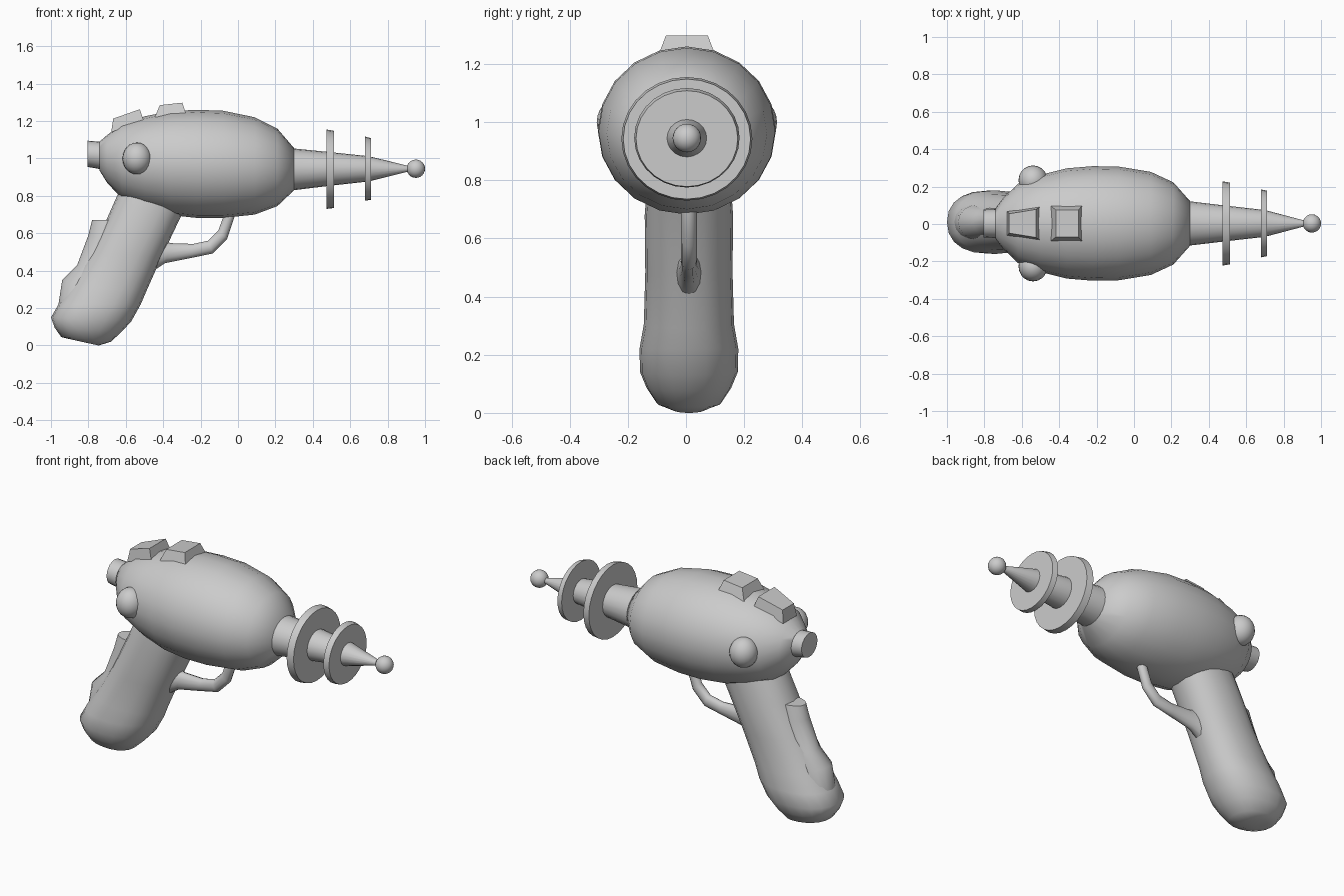
import bpy
import bmesh
from math import cos, sin, tau, radians, copysign

if "Cube" in bpy.data.objects:
    bpy.data.objects.remove(bpy.data.objects["Cube"])


def finish(name, bm, angle=40):
    bmesh.ops.recalc_face_normals(bm, faces=bm.faces)
    me = bpy.data.meshes.new(name)
    bm.to_mesh(me)
    bm.free()
    ob = bpy.data.objects.new(name, me)
    bpy.context.collection.objects.link(ob)
    bpy.ops.object.select_all(action='DESELECT')
    ob.select_set(True)
    bpy.context.view_layer.objects.active = ob
    bpy.ops.object.shade_smooth_by_angle(angle=radians(angle))
    return ob


def loft(name, sections, n=20, power=2.0, y0=0.003, angle=40):
    """Skin rings; each ring spans (x, z) points a and b, with half width w in y."""
    bm = bmesh.new()
    rings = []
    for ax, az, bx, bz, w in sections:
        ring = []
        for i in range(n):
            t = tau * i / n
            c, s = [copysign(abs(v) ** (2 / power), v) for v in (cos(t), sin(t))]
            ring.append(bm.verts.new(((ax + bx) / 2 + c * (bx - ax) / 2, y0 + s * w,
                                      (az + bz) / 2 + c * (bz - az) / 2)))
        rings.append(ring)
    for r, q in zip(rings, rings[1:]):
        for i in range(n):
            j = (i + 1) % n
            bm.faces.new((r[i], r[j], q[j], q[i]))
    bm.faces.new(rings[0])
    bm.faces.new(rings[-1])
    return finish(name, bm, angle)


def upright(stations):
    """Vertical rings from (x, bottom, top), slightly wider than tall."""
    return [(x, lo, x, hi, (hi - lo) / 2 * 1.06) for x, lo, hi in stations]


def button(name, base, top, y0=0.003):
    """Tapered block; base and top hold back and front (x, z, half width)."""
    bm = bmesh.new()
    loops = []
    for (x0, z0, w0), (x1, z1, w1) in (base, top):
        loops.append([bm.verts.new(p) for p in (
            (x0, y0 - w0, z0), (x1, y0 - w1, z1), (x1, y0 + w1, z1), (x0, y0 + w0, z0))])
    b, t = loops
    bm.faces.new(b)
    bm.faces.new(t)
    for i in range(4):
        j = (i + 1) % 4
        bm.faces.new((b[i], b[j], t[j], t[i]))
    finish(name, bm, 20)


def ball(name, loc, r, scale=(1, 1, 1)):
    bm = bmesh.new()
    bmesh.ops.create_uvsphere(bm, u_segments=20, v_segments=12, radius=r)
    bmesh.ops.scale(bm, vec=scale, verts=bm.verts)
    bmesh.ops.translate(bm, vec=loc, verts=bm.verts)
    finish(name, bm)


# Egg-shaped body
loft("body", upright([
    (-0.74, 0.935, 1.09), (-0.70, 0.87, 1.125), (-0.62, 0.785, 1.185), (-0.50, 0.735, 1.225),
    (-0.36, 0.697, 1.253), (-0.22, 0.682, 1.26), (-0.08, 0.682, 1.255), (0.09, 0.70, 1.22),
    (0.21, 0.745, 1.16), (0.30, 0.83, 1.055)]), angle=45)

# Rear knob
loft("rear_knob", upright([(-0.805, 0.955, 1.095), (-0.72, 0.94, 1.088)]))

# Barrel, cooling discs and tip
loft("barrel", upright([(0.28, 0.828, 1.055), (0.50, 0.855, 1.033), (0.70, 0.877, 1.012),
                        (0.93, 0.935, 0.955)]))
loft("large_disc", upright([(0.472, 0.73, 1.155), (0.512, 0.735, 1.148)]), n=28)
loft("small_disc", upright([(0.68, 0.775, 1.117), (0.712, 0.778, 1.108)]), n=28)
ball("tip_ball", (0.951, 0.003, 0.945), 0.049)

# Side domes
for side, label in ((-1, "right"), (1, "left")):
    ball(label + "_dome", (-0.54, 0.003 + side * 0.23, 1.0), 0.08, (0.97, 1, 1.06))

# Buttons on top
button("front_button", ((-0.445, 1.22, 0.094), (-0.278, 1.24, 0.094)),
       ((-0.418, 1.285, 0.072), (-0.298, 1.298, 0.072)))
button("rear_button", ((-0.678, 1.14, 0.064), (-0.505, 1.205, 0.088)),
       ((-0.667, 1.213, 0.052), (-0.525, 1.263, 0.075)))

# Handle
loft("grip", [
    (-0.62, 0.86, -0.23, 0.82, 0.14), (-0.70, 0.68, -0.31, 0.68, 0.152),
    (-0.79, 0.50, -0.41, 0.47, 0.15), (-0.90, 0.32, -0.49, 0.29, 0.155),
    (-0.96, 0.22, -0.52, 0.22, 0.17), (-1.0, 0.15, -0.57, 0.13, 0.168),
    (-0.98, 0.095, -0.62, 0.075, 0.145), (-0.945, 0.045, -0.68, 0.02, 0.11),
    (-0.90, 0.034, -0.745, 0.0, 0.06)], power=2.25, y0=0.01, angle=60)

# Ridge down the back of the handle
loft("grip_ridge", [
    (-0.78, 0.67, -0.58, 0.67, 0.06), (-0.80, 0.59, -0.60, 0.57, 0.075),
    (-0.86, 0.43, -0.66, 0.41, 0.085), (-0.94, 0.35, -0.72, 0.30, 0.095),
    (-0.96, 0.22, -0.76, 0.20, 0.10)], n=16, y0=0.01, angle=50)

# Trigger guard
loft("trigger_guard", [
    (-0.45, 0.40, -0.40, 0.56, 0.045), (-0.39, 0.44, -0.36, 0.547, 0.035),
    (-0.25, 0.468, -0.24, 0.543, 0.027), (-0.135, 0.492, -0.16, 0.56, 0.027),
    (-0.058, 0.57, -0.105, 0.615, 0.027), (-0.018, 0.69, -0.078, 0.69, 0.027),
    (-0.01, 0.73, -0.07, 0.74, 0.027)], n=12, y0=0.01, angle=50)
